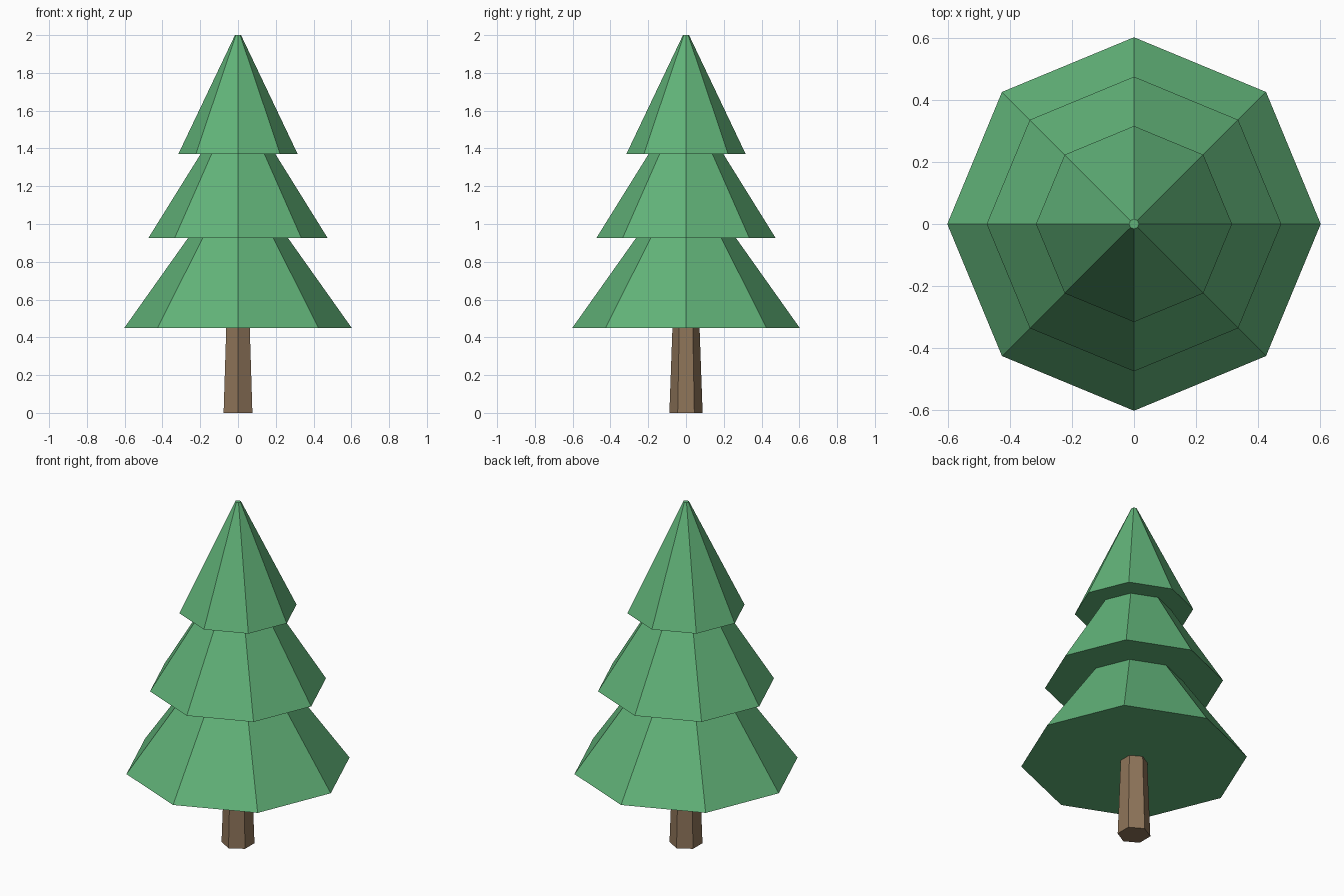
import bpy
import bmesh
from math import cos, sin, pi, tau

default = bpy.data.objects.get("Cube")
if default:
    bpy.data.objects.remove(default, do_unlink=True)


def make_material(name, color):
    mat = bpy.data.materials.new(name)
    mat.use_nodes = True
    mat.diffuse_color = color
    mat.node_tree.nodes["Principled BSDF"].inputs["Base Color"].default_value = color
    return mat


def tapered_prism(name, sides, start, bottom, top, mat):
    """Closed flat-sided prism; bottom and top are (radius, height)."""
    bm = bmesh.new()
    low, high = (
        [bm.verts.new((r * cos(start + tau * i / sides),
                       r * sin(start + tau * i / sides), z))
         for i in range(sides)]
        for r, z in (bottom, top))
    bm.faces.new(low[::-1])
    bm.faces.new(high)
    for i in range(sides):
        j = (i + 1) % sides
        bm.faces.new((low[i], low[j], high[j], high[i]))
    mesh = bpy.data.meshes.new(name)
    bm.to_mesh(mesh)
    bm.free()
    mesh.materials.append(mat)
    obj = bpy.data.objects.new(name, mesh)
    bpy.context.collection.objects.link(obj)
    return obj


bark = make_material("bark_brown", (0.27, 0.175, 0.10, 1))
needles = make_material("needle_green", (0.12, 0.45, 0.19, 1))

# Six-sided trunk, ending just inside the lowest tier
tapered_prism("trunk", 6, pi / 2, (0.088, 0), (0.07, 0.5), bark)

# Eight-sided foliage tiers, each poking up into the next
tiers = {
    "lower_foliage": ((0.602, 0.45), (0.07, 1.2)),
    "middle_foliage": ((0.475, 0.925), (0.055, 1.6)),
    "upper_foliage": ((0.316, 1.37), (0.016, 2.0)),
}
for name, (bottom, top) in tiers.items():
    tapered_prism(name, 8, 0, bottom, top, needles)
